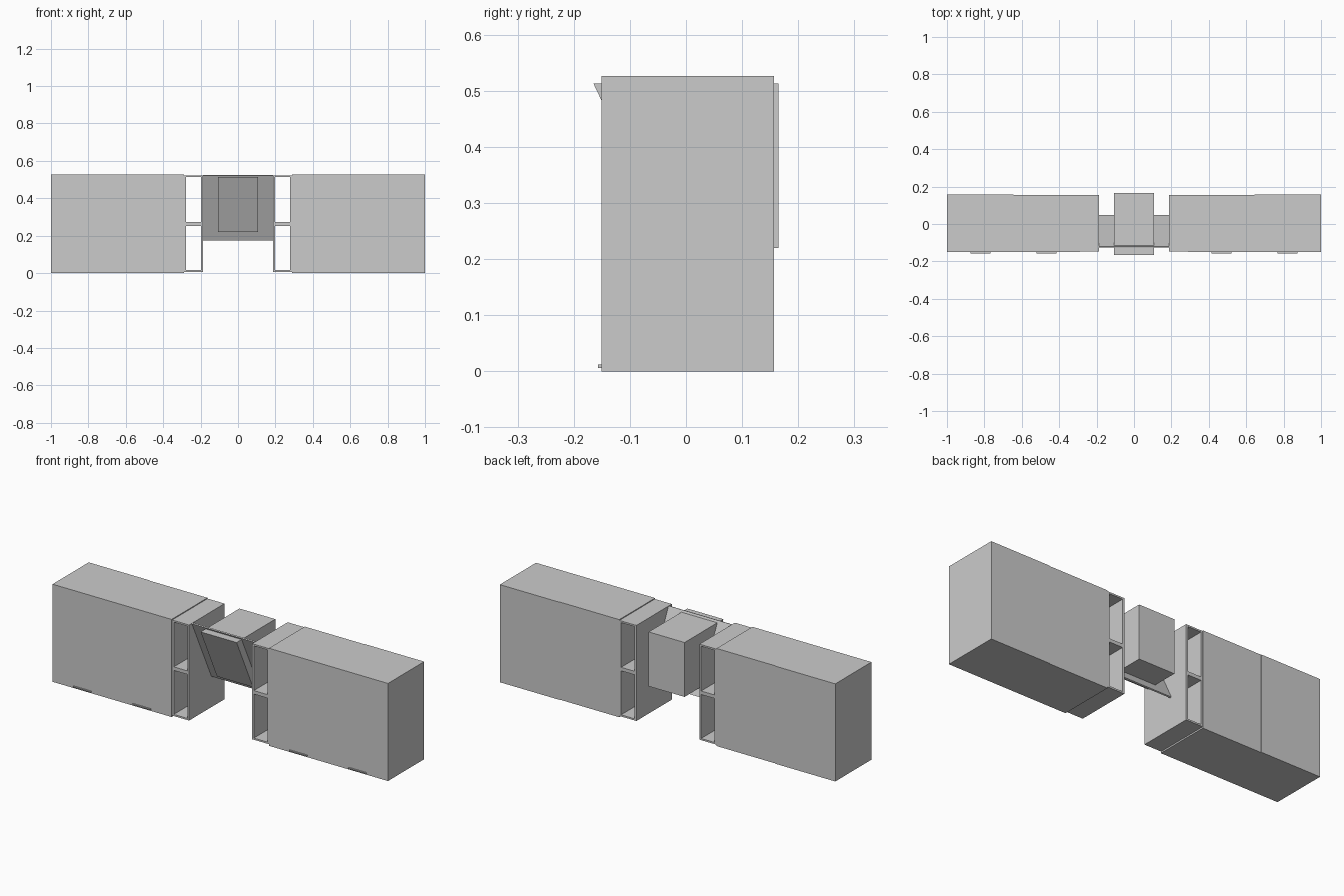
import bpy

default = bpy.data.objects.get("Cube")
if default:
    bpy.data.objects.remove(default, do_unlink=True)

grey = bpy.data.materials.new("light_grey")
grey.use_nodes = True
COLOUR = (0.6, 0.6, 0.6, 1)
grey.diffuse_color = COLOUR
grey.node_tree.nodes["Principled BSDF"].inputs["Base Color"].default_value = COLOUR


def prism(name, profile, x0, x1):
    """Extrude a closed (y, z) profile between two x positions."""
    n = len(profile)
    verts = [(x, y, z) for x in (x0, x1) for y, z in profile]
    faces = [tuple(range(n))[::-1], tuple(range(n, 2 * n))]
    faces += [(i, (i + 1) % n, n + (i + 1) % n, n + i) for i in range(n)]
    mesh = bpy.data.meshes.new(name)
    mesh.from_pydata(verts, [], faces)
    mesh.materials.append(grey)
    obj = bpy.data.objects.new(name, mesh)
    bpy.context.collection.objects.link(obj)
    return obj


def box(name, x, y, z):
    """Box from (min, max) pairs on each axis."""
    (y0, y1), (z0, z1) = y, z
    return prism(name, [(y0, z0), (y1, z0), (y1, z1), (y0, z1)], min(x), max(x))


FRONT, BACK, TOP = -0.151, 0.157, 0.526
RACK_Y, RACK_BOTTOM, RACK_TOP = (FRONT + 0.003, BACK - 0.003), 0.007, 0.522

for side, s in (("left", 1), ("right", -1)):
    def span(a, b):
        return (s * a, s * b)

    # closed wall cabinets
    box(f"{side}_outer_cabinet", span(0.645, 1.0), (FRONT, BACK), (0, TOP))
    box(f"{side}_inner_cabinet", span(0.29, 0.645), (FRONT, BACK - 0.003), (0, TOP))

    # door pulls along the lower edge
    for label, x in (("inner", 0.467), ("outer", 0.82)):
        box(f"{side}_{label}_door_pull", span(x - 0.053, x + 0.053),
            (FRONT - 0.006, FRONT), (0.006, 0.012))

    # open rack: two uprights and three shelves
    for label, x in (("inner", 0.188), ("outer", 0.279)):
        box(f"{side}_rack_{label}_upright", span(x, x + 0.01), RACK_Y, (RACK_BOTTOM, RACK_TOP))
    for label, z in (("bottom", (RACK_BOTTOM, 0.016)),
                     ("middle", (0.253, 0.272)),
                     ("top", (0.513, RACK_TOP))):
        box(f"{side}_rack_{label}_shelf", span(0.198, 0.279), RACK_Y, z)

# extractor hood: chimney with a sloping front, passing through a wide slanted panel
prism("hood_chimney", [(-0.165, 0.513), (-0.026, 0.22), (0.165, 0.22), (0.165, 0.513)],
      -0.107, 0.107)
prism("hood_slanted_panel", [(-0.126, 0.521), (0.041, 0.173), (0.048, 0.176), (-0.119, 0.524)],
      -0.187, 0.187)
